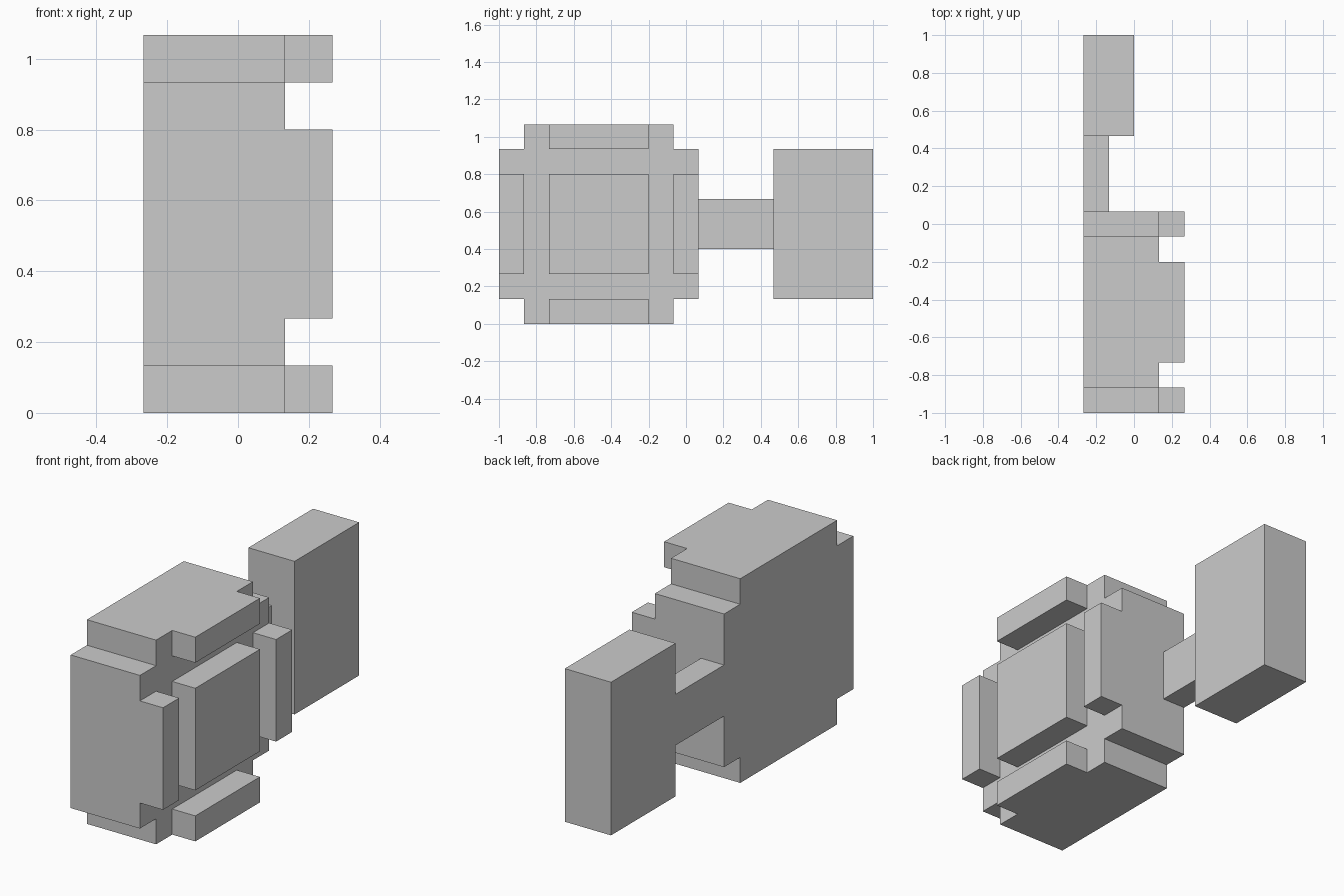
import bpy, bmesh

if "Cube" in bpy.data.objects:
    bpy.data.objects.remove(bpy.data.objects["Cube"])

U = 2 / 15               # the model sits on a regular grid of this step
CY, CZ = -3.5, 4         # centre of the body in grid steps


def extrude_x(name, points, x0, x1):
    """Extrude a closed (y, z) outline from x0 to x1, all in grid steps."""
    bm = bmesh.new()
    face = bm.faces.new([bm.verts.new((x0 * U, y * U, z * U)) for y, z in points])
    geom = bmesh.ops.extrude_face_region(bm, geom=[face])["geom"]
    moved = [g for g in geom if isinstance(g, bmesh.types.BMVert)]
    bmesh.ops.translate(bm, verts=moved, vec=((x1 - x0) * U, 0, 0))
    bmesh.ops.recalc_face_normals(bm, faces=bm.faces)
    mesh = bpy.data.meshes.new(name)
    bm.to_mesh(mesh)
    bm.free()
    obj = bpy.data.objects.new(name, mesh)
    bpy.context.collection.objects.link(obj)
    return obj


def block(name, x, y, z):
    """Box given by its (min, max) range on each axis."""
    outline = [(y[0], z[0]), (y[1], z[0]), (y[1], z[1]), (y[0], z[1])]
    return extrude_x(name, outline, *x)


# Body: thick slab with stepped corners
corner = [(4, -3), (4, 3), (3, 3), (3, 4)]
half = corner + [(-a, b) for a, b in reversed(corner)]
outline = half[1:] + [(-4, -3), (-3, -3), (-3, -4), (3, -4), (3, -3), (4, -3)]
outline = list(dict.fromkeys(outline))
extrude_x("body", [(CY + a, CZ + b) for a, b in outline], -2, 1)

# Raised centre panel
block("centre_panel", (1, 2), (CY - 2, CY + 2), (CZ - 2, CZ + 2))

# Raised rim bars on the four sides
for side, label in ((-1, "front"), (1, "back")):
    lo, hi = sorted((CY + side * 3, CY + side * 4))
    block(f"{label}_rim_bar", (1, 2), (lo, hi), (CZ - 2, CZ + 2))
for side, label in ((-1, "lower"), (1, "upper")):
    lo, hi = sorted((CZ + side * 3, CZ + side * 4))
    block(f"{label}_rim_bar", (1, 2), (CY - 2, CY + 2), (lo, hi))

# Thin connecting arm and end block
block("arm", (-2, -1), (0.5, 3.5), (3, 5))
block("end_block", (-2, 0), (3.5, 7.5), (1, 7))
